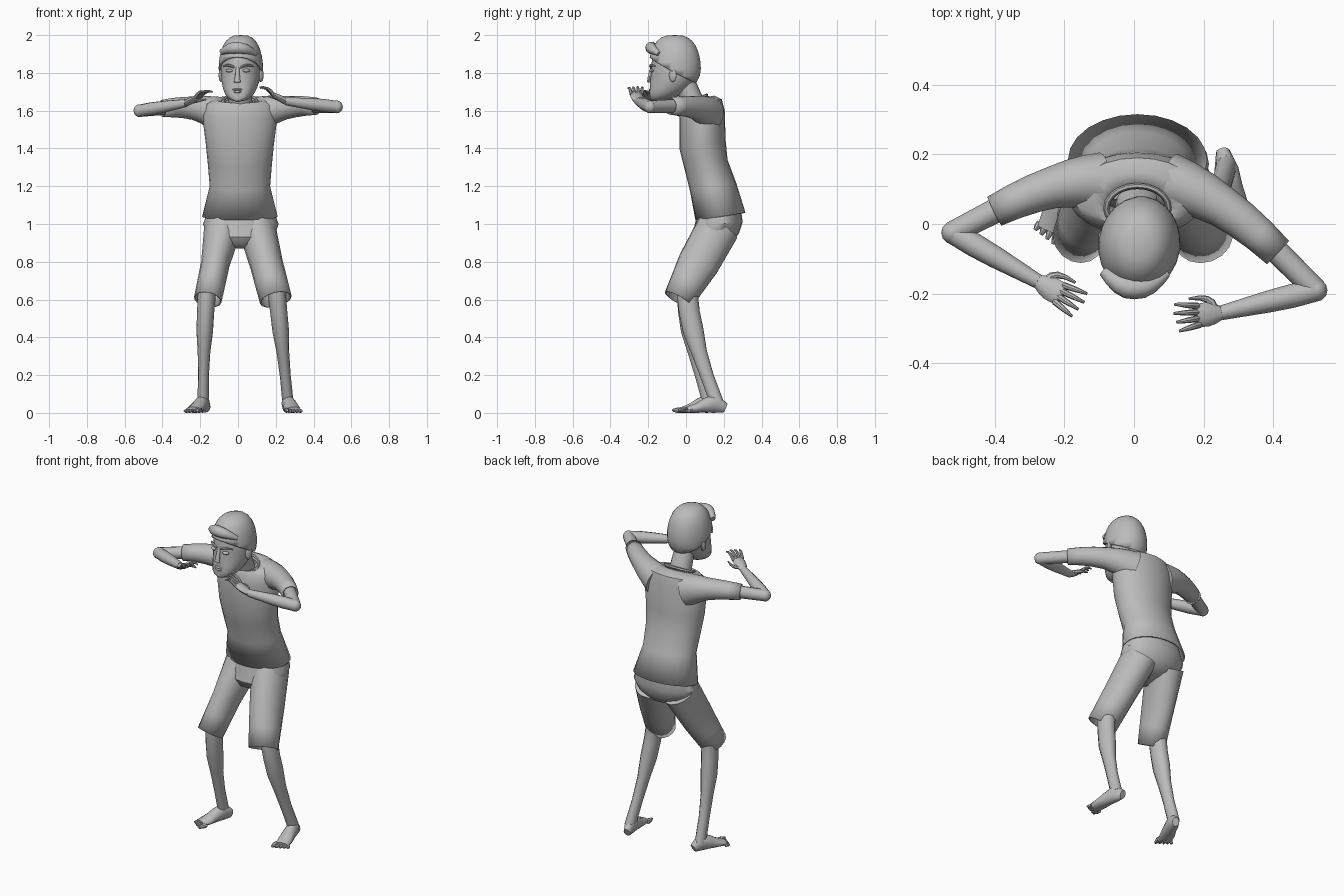
import bpy, bmesh, math
from mathutils import Vector, Matrix

if "Cube" in bpy.data.objects:
    bpy.data.objects.remove(bpy.data.objects["Cube"])

shade = (0.5, 0.5, 0.5, 1)
grey = bpy.data.materials.new("clay grey")
grey.use_nodes = True
grey.diffuse_color = shade
grey.node_tree.nodes["Principled BSDF"].inputs["Base Color"].default_value = shade


def finish(name, bm, turn=None, shell=0):
    """Turn a bmesh into a shaded object, with cloth thickness if asked."""
    if turn:
        bm.transform(turn)
    bmesh.ops.recalc_face_normals(bm, faces=bm.faces)
    mesh = bpy.data.meshes.new(name)
    bm.to_mesh(mesh)
    bm.free()
    mesh.materials.append(grey)
    part = bpy.data.objects.new(name, mesh)
    bpy.context.collection.objects.link(part)
    bpy.ops.object.select_all(action="DESELECT")
    part.select_set(True)
    bpy.context.view_layer.objects.active = part
    bpy.ops.object.shade_smooth_by_angle(angle=math.radians(40))
    if shell:
        part.modifiers.new("cloth", "SOLIDIFY").thickness = shell


def loft(name, rings, sides=16, start=True, end=True, **options):
    """Skin a row of elliptical rings, each given as centre, side axis, depth axis."""
    bm = bmesh.new()
    angles = [math.tau * i / sides for i in range(sides)]
    rows = [[bm.verts.new(centre + side * math.cos(a) + depth * math.sin(a)) for a in angles]
            for centre, side, depth in rings]
    for low, high in zip(rows, rows[1:]):
        for i in range(sides):
            bm.faces.new((low[i - 1], low[i], high[i], high[i - 1]))
    if start:
        bm.faces.new(rows[0])
    if end:
        bm.faces.new(rows[-1])
    finish(name, bm, **options)


def stack(name, levels, middle, rise, **options):
    """Level rings, each given as height, front, back and half width."""
    loft(name, [(Vector((middle, (front + back) / 2, z)), Vector((half, 0, 0)),
                 Vector((0, (back - front) / 2, rise))) for z, front, back, half in levels],
         sides=24, **options)


def sample(values, t):
    """Read a list of evenly spaced values at a fraction of its length."""
    spot = t * (len(values) - 1)
    i = min(int(spot), len(values) - 2)
    return values[i] + (values[i + 1] - values[i]) * (spot - i)


def tube(name, path, widths, heights=None, **options):
    """Tapered limb along a path."""
    path = [Vector(p) for p in path]
    last = len(path) - 1
    whole = path[-1] - path[0]
    upright = abs(whole.z) > whole.length * 0.7
    up = Vector((0, 1, 0)) if upright else Vector((0, 0, 1))
    rings = []
    for i, centre in enumerate(path):
        along = (path[min(i + 1, last)] - path[max(i - 1, 0)]).normalized()
        side = along.cross(up).normalized()
        rings.append((centre, side * sample(widths, i / last),
                      side.cross(along) * sample(heights or widths, i / last)))
    loft(name, rings, **options)


def curve(a, b, c, steps=6):
    """Points on a smooth bend from a to c, pulled towards b."""
    a, b, c = Vector(a), Vector(b), Vector(c)
    return [a.lerp(b, i / steps).lerp(b.lerp(c, i / steps), i / steps) for i in range(steps + 1)]


def line(a, b):
    return curve(a, (Vector(a) + Vector(b)) / 2, b, 4)


def ball(name, at, size, spin=0, turn=None):
    bm = bmesh.new()
    bmesh.ops.create_uvsphere(bm, u_segments=12, v_segments=8, radius=1)
    bm.transform(Matrix.Translation(at) @ Matrix.Rotation(spin, 4, "Z") @ Matrix.Diagonal((*size, 1)))
    finish(name, bm, turn)


def across(direction, sign):
    """Level direction at right angles to a hand or foot."""
    return Vector((-direction.y, direction.x, 0)).normalized() * sign


def hand(side, sign, wrist, knuckles):
    forward = (knuckles - wrist).normalized()
    wide = across(forward, sign)
    tube(side + "_palm", line(wrist, knuckles + forward * 0.01),
         [0.02, 0.033, 0.036, 0.03], [0.018, 0.017, 0.01], sides=10)
    for i in range(4):
        spread = wide * (i - 1.5)
        base = knuckles + spread * 0.018
        tip = base + forward * (0.08 - 0.006 * abs(i - 1)) + spread * 0.008
        arch = (base + tip) / 2 + Vector((0, 0, 0.03))
        tube(f"{side}_finger_{i + 1}", curve(base, arch, tip, 4), [0.01, 0.008, 0.004], sides=8)
    root = wrist.lerp(knuckles, 0.3) - wide * 0.015
    tip = knuckles - wide * 0.05 + forward * 0.025 - Vector((0, 0, 0.02))
    tube(side + "_thumb", curve(root, root - wide * 0.04, tip, 4), [0.013, 0.01, 0.004], sides=8)


def foot(side, sign, heel, toe):
    forward = (toe - heel).normalized()
    wide = across(forward, sign)
    heights = [0.026, 0.05, 0.04, 0.025, 0.016]
    spine = [heel.lerp(toe, i * 0.22) + Vector((0, 0, h)) for i, h in enumerate(heights)]
    tube(side + "_foot", spine, [0.02, 0.035, 0.037, 0.043, 0.04], heights, sides=12)
    for i in range(5):
        thick = 0.01 if i else 0.014
        base = heel.lerp(toe, 0.83) + wide * (i - 2) * 0.018 + Vector((0, 0, thick))
        tip = base + forward * (0.05 - 0.006 * i) + wide * (i - 2) * 0.003
        tube(f"{side}_toe_{i + 1}", line(base, tip), [thick, thick, thick / 2], sides=8)


# Shirt, open at the neck and the hem
stack("shirt_body", [(1.04, 0.05, 0.315, 0.2), (1.2, 0.02, 0.265, 0.16), (1.32, -0.01, 0.22, 0.17),
                     (1.42, -0.035, 0.21, 0.18), (1.58, -0.035, 0.205, 0.2), (1.64, -0.03, 0.19, 0.18),
                     (1.66, -0.02, 0.15, 0.13), (1.65, -0.01, 0.1, 0.08)],
      0.01, 0.02, start=False, end=False, shell=0.008)
collar = [Vector((math.cos(a) * 0.09, math.sin(a) * 0.065, math.sin(a) * 0.03))
          for a in [math.tau * i / 20 for i in range(21)]]
tube("collar", [p + Vector((0.01, 0.045, 1.653)) for p in collar], [0.008, 0.008], sides=6)

# Seat of the shorts
stack("shorts_seat", [(1.08, 0.06, 0.29, 0.17), (1, 0.045, 0.3, 0.2), (0.94, 0.03, 0.28, 0.18),
                      (0.9, 0.05, 0.25, 0.12), (0.88, 0.09, 0.2, 0.05)], 0.015, 0.01)

# Joints of each side, since the pose is not mirrored
right = dict(shoulder=(-0.22, 0.13, 1.63), elbow=(-0.52, -0.025, 1.6), wrist=(-0.275, -0.165, 1.64),
             knuckles=(-0.213, -0.2, 1.67), knee=(-0.16, -0.04, 0.6), ankle=(-0.185, 0.125, 0.05),
             heel=(-0.165, 0.165, 0), toe=(-0.25, -0.045, 0))
left = dict(shoulder=(0.25, 0.08, 1.63), elbow=(0.522, -0.19, 1.62), wrist=(0.25, -0.255, 1.65),
            knuckles=(0.185, -0.262, 1.685), knee=(0.2, -0.04, 0.6), ankle=(0.265, 0.165, 0.05),
            heel=(0.255, 0.208, 0), toe=(0.3, -0.025, 0))

for side, sign, pose in (("right", -1, right), ("left", 1, left)):
    joint = {key: Vector(place) for key, place in pose.items()}
    shoulder, elbow, wrist = joint["shoulder"], joint["elbow"], joint["wrist"]
    knee, ankle = joint["knee"], joint["ankle"]

    # Sleeve and bare arm
    tube(side + "_sleeve", curve((sign * 0.1, 0.12, 1.58), shoulder, shoulder.lerp(elbow, 0.6)),
         [0.085, 0.06, 0.046], [0.095, 0.062, 0.046], end=False, shell=0.006)
    tube(side + "_upper_arm", line(shoulder.lerp(elbow, 0.5), elbow), [0.036, 0.033], sides=12)
    ball(side + "_elbow", elbow, (0.033, 0.033, 0.034))
    tube(side + "_forearm", line(elbow, wrist), [0.032, 0.035, 0.028, 0.021], sides=12)
    hand(side, sign, wrist, joint["knuckles"])

    # Shorts leg, bare leg and foot
    tube(side + "_shorts_leg", line((sign * 0.09 + 0.01, 0.17, 0.98), knee),
         [0.1, 0.082 + sign * 0.006, 0.08 + sign * 0.006], [0.115, 0.11, 0.082], end=False, shell=0.006)
    bend = knee + Vector((sign * 0.02, 0.03, -0.1))
    tube(side + "_lower_leg", curve(knee + Vector((0, 0.05, 0.08)), bend, ankle),
         [0.05, 0.046, 0.044, 0.028, 0.03], [0.058, 0.055, 0.055, 0.035, 0.036], sides=12)
    foot(side, sign, joint["heel"], joint["toe"])

# Head, turned a little to its right
turn = Matrix.Translation((0.015, -0.06, 0)) @ Matrix.Rotation(-0.14, 4, "Z")


def skull(grow):
    """Full, boxy cranium that narrows to a chin pushed forward, with a flattened face."""
    bm = bmesh.new()
    bmesh.ops.create_uvsphere(bm, u_segments=24, v_segments=16, radius=1)
    for v in bm.verts:
        x, y, z = v.co
        full = max(math.hypot(x, y), 0.01) ** -0.3
        chin = 0.09 * min(z, 0) ** 2
        v.co = (x * full * 0.105 * grow, max(y * full * 0.125 - chin, -0.128) * grow,
                1.82 + z * 0.17 * (1 + grow) / 2)
    return bm


tube("neck", line((0.012, 0.055, 1.6), (0.012, -0.01, 1.76)), [0.066, 0.058], [0.06, 0.055])
finish("head", skull(1), turn)
hair = skull(1.12)
bmesh.ops.bisect_plane(hair, geom=hair.verts[:] + hair.edges[:] + hair.faces[:],
                       plane_co=(0, 0, 1.81), plane_no=(0, 0.55, 1), clear_inner=True)
finish("hair", hair, turn, shell=0.012)
tube("hair_quiff", curve((-0.09, -0.09, 1.91), (0.01, -0.17, 1.96), (0.09, -0.07, 1.9), 8),
     [0.015, 0.033, 0.03, 0.012], sides=10, turn=turn)

# Face
tube("nose", curve((0, -0.118, 1.83), (0, -0.13, 1.79), (0, -0.14, 1.75)), [0.01, 0.012, 0.018],
     [0.01, 0.012, 0.008], sides=10, turn=turn)
ball("upper_lip", (0, -0.127, 1.712), (0.027, 0.01, 0.006), turn=turn)
ball("lower_lip", (0, -0.126, 1.7), (0.022, 0.012, 0.007), turn=turn)
ball("chin", (0, -0.11, 1.664), (0.028, 0.02, 0.018), turn=turn)
for side, sign in (("right", -1), ("left", 1)):
    ball(side + "_eye", (sign * 0.046, -0.118, 1.812), (0.02, 0.012, 0.009), sign * 0.3, turn)
    tube(side + "_brow", curve((sign * 0.015, -0.125, 1.828), (sign * 0.05, -0.13, 1.848),
                               (sign * 0.08, -0.095, 1.836)), [0.006, 0.008, 0.004], sides=8, turn=turn)
    ball(side + "_ear", (sign * 0.107, 0.005, 1.788), (0.012, 0.022, 0.037), sign * -0.35, turn)
